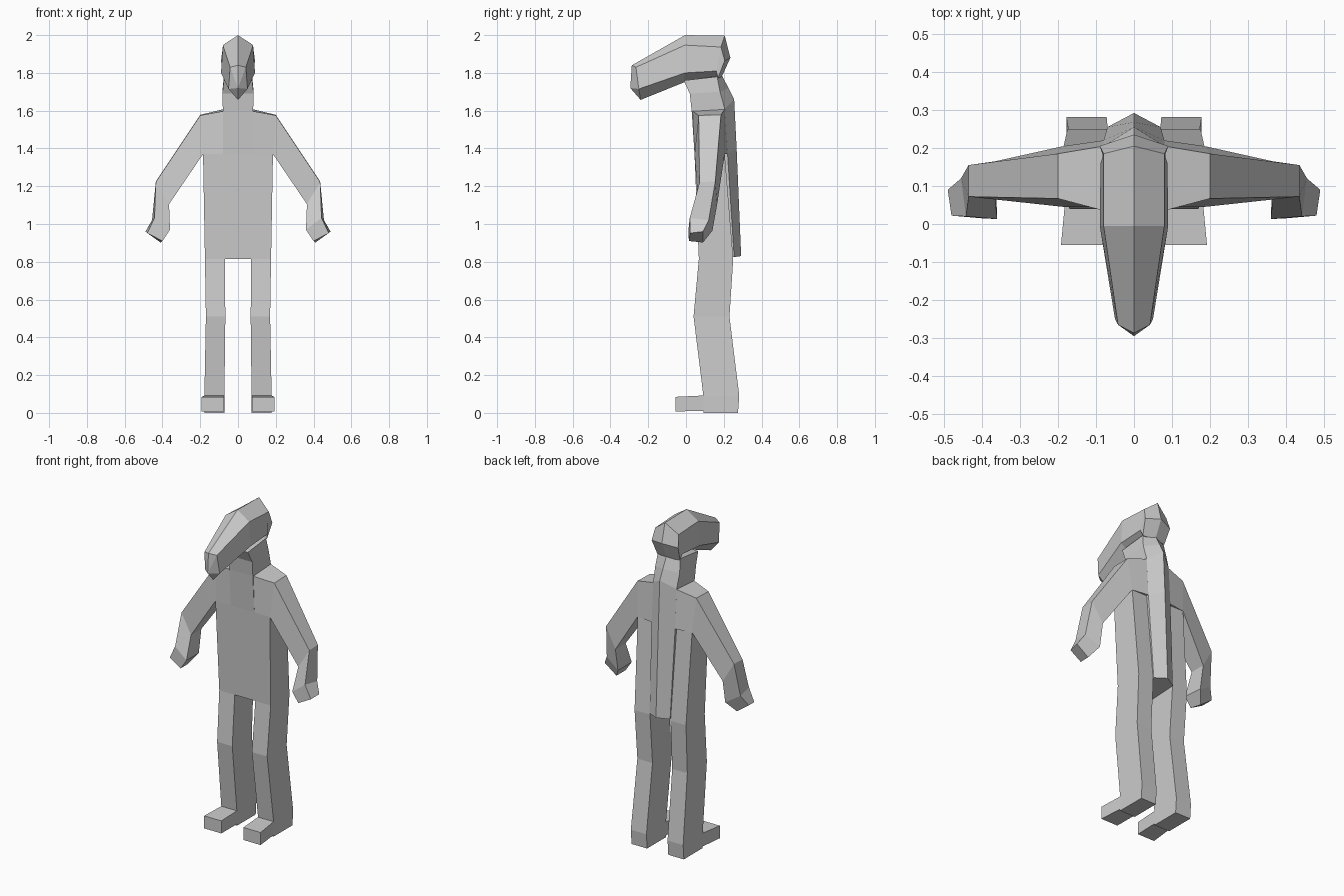
import bpy, bmesh


def loft(name, rings, closed=True, caps=(True, True), tip=None):
    """Skin matching rings of points, on both sides of x = 0."""
    bm = bmesh.new()
    for side in (1, -1):
        vs = [[bm.verts.new((side * x, y, z)) for x, y, z in r] for r in rings]
        n = len(rings[0])
        for a, b in zip(vs, vs[1:]):
            for i in range(n if closed else n - 1):
                j = (i + 1) % n
                bm.faces.new((a[i], a[j], b[j], b[i]))
        if tip:
            t = bm.verts.new(tip)
            for i in range(n - 1):
                bm.faces.new((t, vs[0][i], vs[0][i + 1]))
        elif caps[0]:
            bm.faces.new(vs[0])
        if caps[1]:
            bm.faces.new(vs[-1])
    bmesh.ops.remove_doubles(bm, verts=bm.verts, dist=0.0005)
    bmesh.ops.recalc_face_normals(bm, faces=bm.faces)
    mesh = bpy.data.meshes.new(name)
    bm.to_mesh(mesh)
    bm.free()
    ob = bpy.data.objects.new(name, mesh)
    bpy.context.collection.objects.link(ob)
    return ob


def slab(x0, x1, front, back, z):
    """Rectangular ring lying flat."""
    return [(x0, front, z), (x1, front, z), (x1, back, z), (x0, back, z)]


# Head: half rings from top ridge to jaw, nose to nape
loft("head", [
    [(0, -.287, 1.84), (.042, -.265, 1.83), (.05, -.25, 1.715), (0, -.24, 1.657)],
    [(0, -.005, 2.0), (.08, -.005, 1.947), (.09, -.005, 1.80), (0, -.015, 1.748)],
    [(0, .205, 1.997), (.08, .185, 1.937), (.088, .16, 1.81), (0, .15, 1.745)],
    [(0, .235, 1.88), (.09, .205, 1.865), (.078, .17, 1.775), (0, .185, 1.77)],
], closed=False, tip=(0, -.295, 1.72))


# Neck and spine column with a ridged back
def column(x, front, zf, back, zb, ridge, zr):
    return [(0, front, zf), (x, front, zf), (x, back, zb), (0, ridge, zr)]


loft("neck_and_spine", [
    column(.07, .068, .815, .255, .825, .292, .83),
    column(.08, .045, 1.37, .22, 1.37, .268, 1.40),
    column(.08, .03, 1.60, .205, 1.61, .255, 1.66),
    column(.083, .02, 1.69, .18, 1.70, .225, 1.72),
    column(.075, -.012, 1.76, .165, 1.78, .188, 1.79),
], closed=False)

# Flanks running down into the legs
loft("flanks_and_legs", [
    slab(.08, .185, .045, .205, 1.37),
    slab(.07, .175, .068, .25, .815),
    slab(.067, .17, .04, .23, .51),
    slab(.072, .178, .092, .282, .09),
    slab(.072, .178, .092, .275, 0),
])

# Feet
loft("feet", [
    [(.075, -.055, .085), (.192, -.055, .085), (.192, -.055, .008), (.075, -.055, .008)],
    [(.072, .093, .092), (.178, .093, .092), (.178, .093, .01), (.072, .093, .01)],
])

# Shoulders, arms and hands: rings of upper front, upper back, lower back, lower front
loft("arms_and_hands", [
    [(.08, .035, 1.597), (.08, .205, 1.607), (.08, .22, 1.37), (.08, .045, 1.37)],
    [(.2, .067, 1.575), (.2, .185, 1.578), (.185, .205, 1.37), (.185, .045, 1.37)],
    [(.435, .072, 1.222), (.435, .155, 1.225), (.365, .165, 1.105), (.365, .065, 1.105)],
    [(.442, .02, 1.032), (.455, .12, 1.02), (.365, .14, .965), (.36, .013, .97)],
    [(.48, .022, .952), (.49, .09, .96), (.41, .09, .902), (.40, .015, .91)],
])
